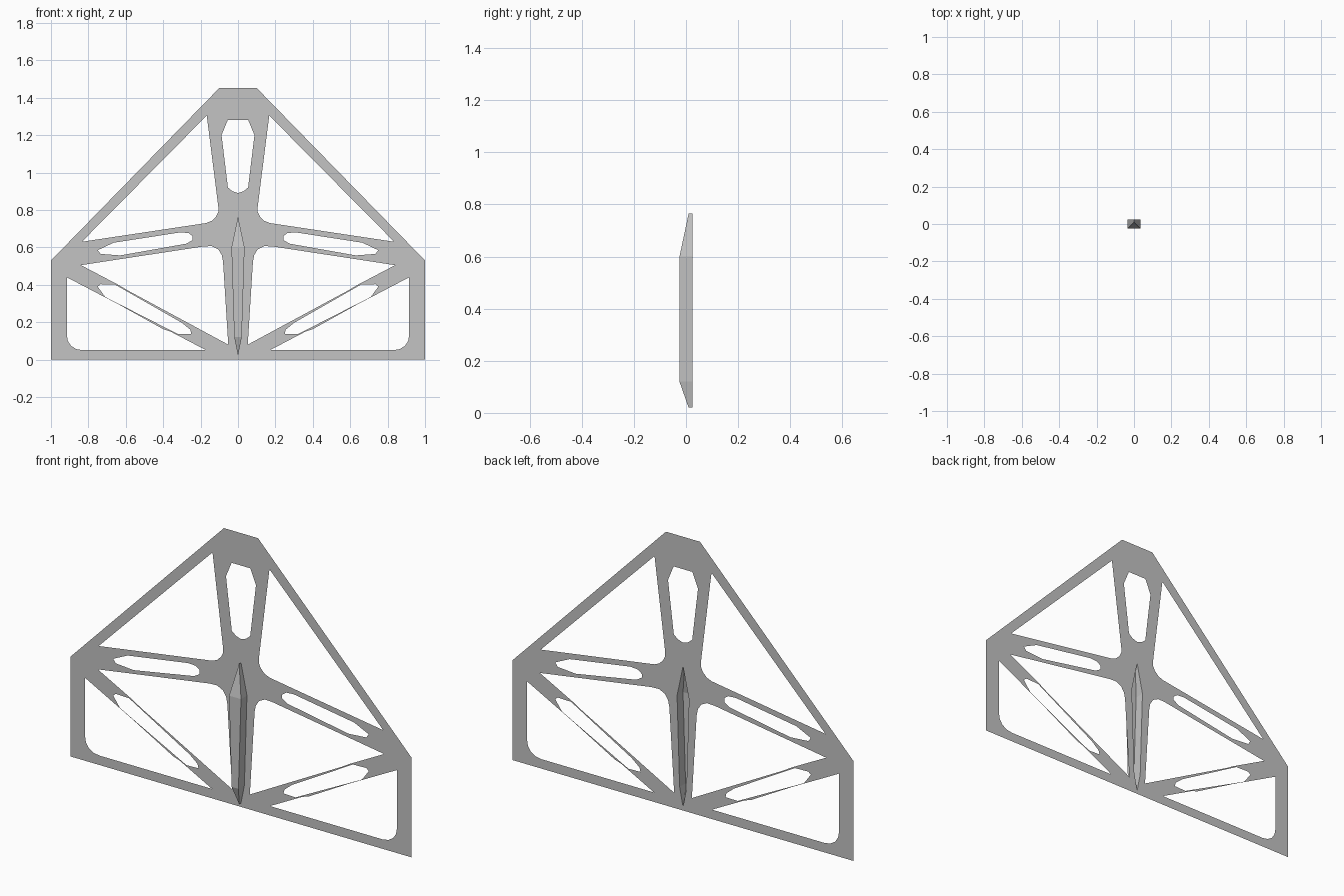
import bpy, bmesh

if "Cube" in bpy.data.objects:
    bpy.data.objects.remove(bpy.data.objects["Cube"])

BACK, FRONT, TIP = 0.025, -0.025, 0.01

grey = bpy.data.materials.new("light_grey")
grey.diffuse_color = (0.55, 0.55, 0.55, 1)
grey.use_nodes = True
grey.node_tree.nodes["Principled BSDF"].inputs["Base Color"].default_value = grey.diffuse_color


def finish(bm, name):
    mesh = bpy.data.meshes.new(name)
    bm.to_mesh(mesh)
    bm.free()
    mesh.materials.append(grey)
    obj = bpy.data.objects.new(name, mesh)
    bpy.context.collection.objects.link(obj)
    return obj


def mirror(pts):
    return [(-x, z) for x, z in pts]


# outlines as (x, z)
outer = [(-1, 0), (1, 0), (1, .53), (.1, 1.452), (-.1, 1.452), (-1, .53)]
spine = [(0, .765), (.035, .6), (.02, .12), (0, .02), (-.02, .12), (-.035, .6)]
top_slot = [(-.055, 1.28), (.055, 1.28), (.088, 1.2), (.054, .92), (.03, .9),
            (0, .89), (-.03, .9), (-.054, .92), (-.088, 1.2)]

# openings on one side, repeated on the other
side_holes = [
    # upper triangle with a rounded hub corner
    [(.167, 1.305), (.835, .63), (.17, .73), (.14, .742), (.117, .765), (.105, .79), (.105, .815)],
    # middle triangle
    [(.84, .505), (.052, .08), (.08, .525), (.087, .56), (.106, .59), (.14, .607), (.185, .605)],
    # lower triangle with a rounded outer corner
    [(.915, .44), (.17, .05), (.83, .05), (.865, .056), (.893, .074), (.91, .1), (.915, .13)],
    # slot in the upper arm
    [(.75, .585), (.665, .625), (.31, .68), (.265, .677), (.242, .66), (.242, .64),
     (.275, .62), (.63, .557), (.735, .565)],
    # slot in the lower brace
    [(.75, .39), (.735, .403), (.64, .4), (.3, .197), (.255, .16), (.25, .138),
     (.32, .136), (.4, .163), (.71, .335)],
]

# flat lattice panel with all openings
bm = bmesh.new()
loops = [outer, spine, top_slot] + side_holes + [mirror(h) for h in side_holes]
for loop in loops:
    vs = [bm.verts.new((x, BACK, z)) for x, z in loop]
    for a, b in zip(vs, vs[1:] + vs[:1]):
        bm.edges.new((a, b))
bmesh.ops.triangle_fill(bm, use_beauty=True, use_dissolve=False,
                        edges=bm.edges[:], normal=(0, -1, 0))
for f in bm.faces:
    f.normal_update()
    if f.normal.y > 0:
        f.normal_flip()
finish(bm, "lattice_panel")

# hollow spine channel, open at the back
bm = bmesh.new()
rim = [bm.verts.new((x, BACK, z)) for x, z in spine]
face = [bm.verts.new((x, TIP if x == 0 else FRONT, z)) for x, z in spine]
for i in range(6):
    j = (i + 1) % 6
    bm.faces.new((rim[i], rim[j], face[j], face[i]))
bm.faces.new((face[0], face[5], face[1]))
bm.faces.new((face[1], face[5], face[4], face[2]))
bm.faces.new((face[2], face[4], face[3]))
bmesh.ops.recalc_face_normals(bm, faces=bm.faces[:])
if sum(f.normal.y * f.calc_area() for f in bm.faces) > 0:
    bmesh.ops.reverse_faces(bm, faces=bm.faces[:])
finish(bm, "spine_channel")
